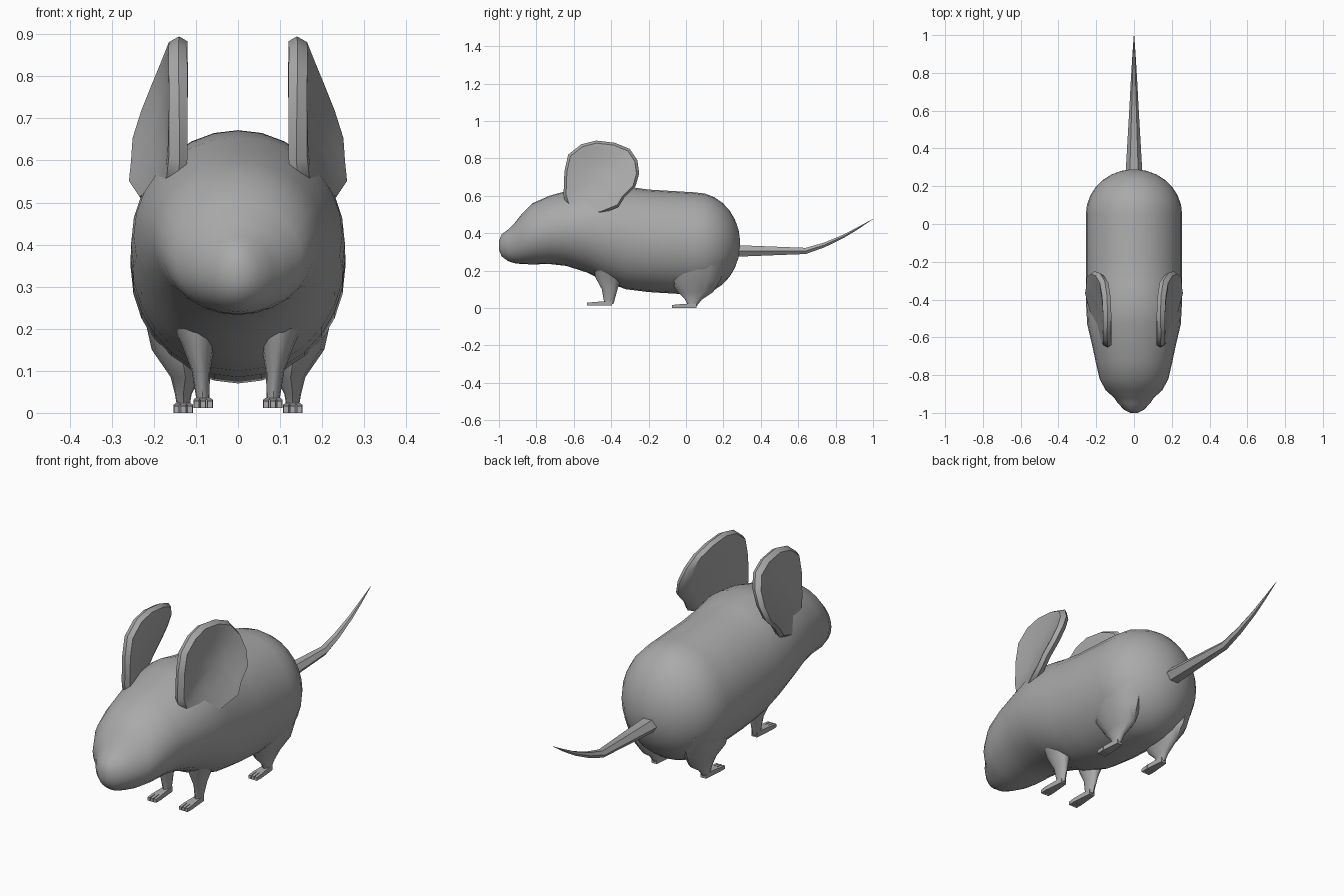
import bpy, bmesh, math
from mathutils import Vector

if "Cube" in bpy.data.objects:
    bpy.data.objects.remove(bpy.data.objects["Cube"], do_unlink=True)

grey = bpy.data.materials.new("mouse_grey")
grey.use_nodes = True
COLOUR = (0.4, 0.4, 0.4, 1)
grey.diffuse_color = COLOUR
for node in grey.node_tree.nodes:
    if node.type == "BSDF_PRINCIPLED":
        node.inputs["Base Color"].default_value = COLOUR


def finish(name, bm, angle=40):
    bmesh.ops.recalc_face_normals(bm, faces=bm.faces)
    mesh = bpy.data.meshes.new(name)
    bm.to_mesh(mesh)
    bm.free()
    mesh.materials.append(grey)
    obj = bpy.data.objects.new(name, mesh)
    bpy.context.collection.objects.link(obj)
    bpy.ops.object.select_all(action="DESELECT")
    obj.select_set(True)
    bpy.context.view_layer.objects.active = obj
    bpy.ops.object.shade_smooth_by_angle(angle=math.radians(angle))
    return obj


def loft(name, rings, angle=40):
    """Skin a list of equal point rings and cap both ends."""
    bm = bmesh.new()
    loops = [[bm.verts.new(p) for p in ring] for ring in rings]
    for a, b in zip(loops, loops[1:]):
        for i in range(len(a)):
            j = (i + 1) % len(a)
            bm.faces.new((a[i], a[j], b[j], b[i]))
    bm.faces.new(loops[0])
    bm.faces.new(loops[-1])
    return finish(name, bm, angle)


def oval(centre, u, v, sides):
    c, u, v = Vector(centre), Vector(u), Vector(v)
    turns = [2 * math.pi * i / sides for i in range(sides)]
    return [c + u * math.cos(t) + v * math.sin(t) for t in turns]


# Body and head: y, bottom, top, half width
sections = [
    (-1.0, 0.31, 0.36, 0.02), (-0.985, 0.275, 0.395, 0.05),
    (-0.95, 0.25, 0.42, 0.085), (-0.92, 0.24, 0.45, 0.105),
    (-0.88, 0.235, 0.5, 0.15), (-0.82, 0.233, 0.56, 0.182),
    (-0.73, 0.235, 0.6, 0.203), (-0.64, 0.225, 0.625, 0.222),
    (-0.53, 0.19, 0.655, 0.248), (-0.42, 0.135, 0.672, 0.254),
    (-0.32, 0.1, 0.65, 0.255), (-0.2, 0.085, 0.633, 0.255),
    (0.05, 0.07, 0.618, 0.255),
]
body = [oval((0, y, (lo + hi) / 2), (w, 0, 0), (0, 0, (hi - lo) / 2), 28)
        for y, lo, hi, w in sections]
# Rounded rump
for step in range(1, 8):
    a = math.radians(step * 12.4)
    r = math.cos(a)
    body.append(oval((0, 0.05 + 0.24 * math.sin(a), 0.344),
                     (0.255 * r, 0, 0), (0, 0, 0.274 * r), 28))
loft("body", body, 60)

# Tail
tail = [(0.26, 0.305, 0.045, 0.036), (0.64, 0.305, 0.023, 0.019),
        (0.74, 0.337, 0.018, 0.015), (0.84, 0.382, 0.012, 0.011),
        (0.92, 0.427, 0.007, 0.007), (1.0, 0.476, 0.001, 0.001)]
loft("tail", [oval((0, y, z), (w, 0, 0), (0, 0, h), 6)
              for y, z, w, h in tail], 30)

# Ear outline: y, z
outline = [(-0.655, 0.6), (-0.65, 0.73), (-0.63, 0.82), (-0.56, 0.875),
           (-0.48, 0.895), (-0.38, 0.883), (-0.3, 0.85), (-0.26, 0.79),
           (-0.25, 0.72), (-0.27, 0.65), (-0.33, 0.59), (-0.36, 0.54),
           (-0.46, 0.5), (-0.56, 0.52), (-0.64, 0.55)]


def ear_ring(side, scale, offset):
    """Scaled outline on the leaning, backward flaring ear sheet."""
    ring = []
    for y, z in outline:
        y, z = -0.46 + (y + 0.46) * scale, 0.7 + (z - 0.7) * scale
        flare = 0.4 * (0.895 - z) * (y + 0.65) / 0.4
        ring.append((side * (0.14 + flare + offset), y, z))
    return ring


def foot(name, x, heel, toe, z, height):
    """Tapered sole with three blunt toes."""
    bm = bmesh.new()

    def box(cx, y0, y1, w0, w1, h0, h1):
        near = [bm.verts.new((cx + sx * w0, y0, z + k * h0))
                for sx, k in ((-1, 0), (1, 0), (1, 1), (-1, 1))]
        far = [bm.verts.new((cx + sx * w1, y1, z + k * h1))
               for sx, k in ((-1, 0), (1, 0), (1, 1), (-1, 1))]
        bm.faces.new(near)
        bm.faces.new(far)
        for i in range(4):
            j = (i + 1) % 4
            bm.faces.new((near[i], near[j], far[j], far[i]))

    ball = toe + 0.04
    box(x, heel, ball, 0.014, 0.022, height * 1.3, height)
    for k in (-1, 0, 1):
        box(x + k * 0.016, ball, toe, 0.007, 0.006, height, height * 0.8)
    finish(name, bm, 30)


# Leg rings: x, y, z, half width, half length
front_leg = [(0.1, -0.41, 0.24, 0.07, 0.09), (0.095, -0.415, 0.165, 0.04, 0.07),
             (0.088, -0.408, 0.1, 0.022, 0.042), (0.083, -0.412, 0.02, 0.014, 0.024)]
hind_leg = [(0.14, 0.06, 0.26, 0.09, 0.16), (0.135, 0.05, 0.15, 0.07, 0.135),
            (0.125, 0.05, 0.085, 0.035, 0.095), (0.13, 0.04, 0.045, 0.02, 0.045),
            (0.13, 0.035, 0.01, 0.014, 0.022)]

for label, side in (("left", 1), ("right", -1)):
    loft(label + "_ear", [ear_ring(side, s, o) for s, o in (
        (0.1, 0.0), (0.45, 0.002), (0.8, 0.018), (0.93, 0.022), (1, 0.0),
        (0.94, -0.022), (0.75, -0.028), (0.4, -0.03), (0.1, -0.03))], 50)
    for part, rings in (("front_leg", front_leg), ("hind_leg", hind_leg)):
        loft(label + "_" + part,
             [oval((side * x, y, z), (w, 0, 0), (0, d, 0), 12)
              for x, y, z, w, d in rings], 50)
    foot(label + "_front_foot", side * 0.083, -0.395, -0.53, 0.012, 0.02)
    foot(label + "_hind_foot", side * 0.13, 0.055, -0.075, 0.0, 0.02)
